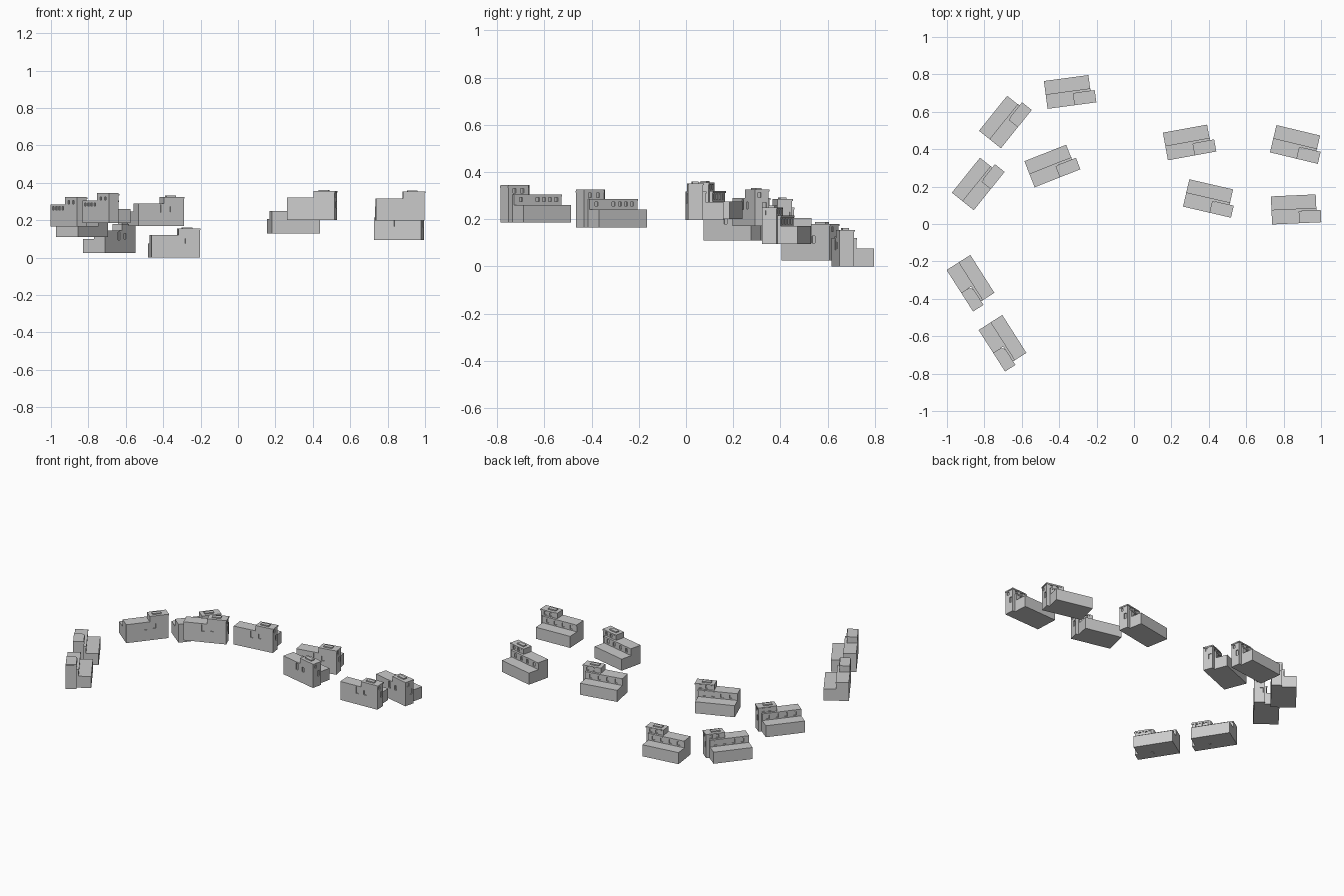
import bpy, bmesh, math
from mathutils import Matrix

if "Cube" in bpy.data.objects:
    bpy.data.objects.remove(bpy.data.objects["Cube"])


def prism(bm, pts, z0, z1):
    """Vertical prism from a plan outline (counter-clockwise)."""
    lo = [bm.verts.new((x, y, z0)) for x, y in pts]
    hi = [bm.verts.new((x, y, z1)) for x, y in pts]
    bm.faces.new(lo[::-1])
    bm.faces.new(hi)
    n = len(pts)
    for i in range(n):
        j = (i + 1) % n
        bm.faces.new((lo[i], lo[j], hi[j], hi[i]))


def rect(x0, x1, y0, y1):
    return [(x0, y0), (x1, y0), (x1, y1), (x0, y1)]


def mesh_from(name, prisms):
    bm = bmesh.new()
    for p in prisms:
        prism(bm, *p)
    me = bpy.data.meshes.new(name)
    bm.to_mesh(me)
    bm.free()
    return me


def part(name, prisms, holes=()):
    """Solid mesh with shallow window recesses cut into its walls."""
    me = mesh_from(name, prisms)
    if not holes:
        return me
    ob = bpy.data.objects.new(name, me)
    cut = bpy.data.objects.new("window_cutter", mesh_from("window_cutter", holes))
    cut.hide_render = True
    for o in (ob, cut):
        bpy.context.collection.objects.link(o)
    m = ob.modifiers.new("windows", 'BOOLEAN')
    m.operation, m.object, m.solver = 'DIFFERENCE', cut, 'EXACT'
    dg = bpy.context.evaluated_depsgraph_get()
    out = bpy.data.meshes.new_from_object(ob.evaluated_get(dg))
    out.name = name
    for o in (ob, cut):
        bpy.data.objects.remove(o)
    return out


D = 0.006   # recess depth
F, B, TB, TE = -0.075, 0.0, -0.012, 0.14   # front, hall back, tower back, tower end


def hole_y(x, y, z0, z1, w=0.018):
    return (rect(x - w / 2, x + w / 2, y - D, y + D), z0, z1)


def hole_x(y, x, z0, z1, w=0.018):
    return (rect(x - D, x + D, y - w / 2, y + w / 2), z0, z1)


def house_parts(rowed):
    hall = [(-0.12, F), (0.025, F), (0.025, TB), (0.12, TB), (0.12, B), (-0.12, B)]
    if rowed:   # small windows in a row, tower with a clipped corner
        tower = [(0.025, F), (TE, F), (TE, TB), (0.04, TB), (0.03, TB - 0.008), (0.025, TB - 0.022)]
        hall_holes = [hole_y(x, B, 0.09, 0.107, 0.016) for x in (0, -0.032, -0.062, -0.093, 0.085)]
        hall_holes += [hole_y(x, F, 0.09, 0.107, 0.016) for x in (0, -0.032, -0.062, -0.093)]
        tower_holes = [hole_y(x, F, 0.122, 0.14, 0.016) for x in (0.06, 0.105)]
    else:
        tower = rect(0.025, TE, F, TB)
        hall_holes = [hole_y(0.0, F, 0.07, 0.113)]
        hall_holes += [hole_y(x, B, 0.083, 0.107) for x in (-0.08, -0.025, 0.03, 0.085)]
        tower_holes = [hole_y(0.053, F, 0.074, 0.103), hole_x(-0.03, TE, 0.065, 0.1)]
        tower_holes += [hole_x(-0.053, TE, 0.122, 0.142, 0.014)]
    tower_holes += [hole_y(x, TB, 0.126, 0.145, 0.016) for x in (0.07, 0.11)]
    out = [
        part("terrace", [(rect(-0.12, 0.12, B, 0.075), 0, 0.075)]),
        part("hall", [(hall, 0, 0.12)], hall_holes),
        part("tower", [(tower, 0, 0.155)], tower_holes),
        # thin roof edges overhanging the back
        part("hall_eave", [(rect(-0.12, 0.122, B, 0.003), 0.111, 0.12)]),
        part("tower_eave", [(rect(0.04, 0.143, TB, TB + 0.003), 0.147, 0.155),
                            (rect(TE, 0.143, F, TB), 0.147, 0.155)]),
    ]
    if not rowed:
        out.append(part("roof_hatch", [(rect(0.048, 0.103, -0.056, -0.03), 0.155, 0.162)]))
    else:
        out.append(part("tower_roof", [(tower, 0.155, 0.16)]))
    return out


plain, rowed = house_parts(False), house_parts(True)

# x, y, base height, turn in degrees, part set
houses = [
    (-0.353, 0.706, 0.0, 7.6, plain), (-0.695, 0.545, 0.025, 51.2, plain),
    (-0.84, 0.214, 0.11, 51.2, plain), (-0.447, 0.31, 0.17, 21.5, plain),
    (0.286, 0.436, 0.13, 10.3, plain), (0.396, 0.139, 0.20, -13, plain),
    (0.861, 0.428, 0.095, -13.5, plain), (0.855, 0.078, 0.197, 2.6, plain),
    (-0.874, -0.307, 0.165, -57.5, rowed), (-0.703, -0.628, 0.185, -57.5, rowed),
]
for i, (x, y, z, a, parts) in enumerate(houses, 1):
    for me in parts:
        ob = bpy.data.objects.new(f"house_{i}_{me.name.split('.')[0]}", me)
        ob.matrix_world = Matrix.Translation((x, y, z)) @ Matrix.Rotation(math.radians(a), 4, 'Z')
        bpy.context.collection.objects.link(ob)
